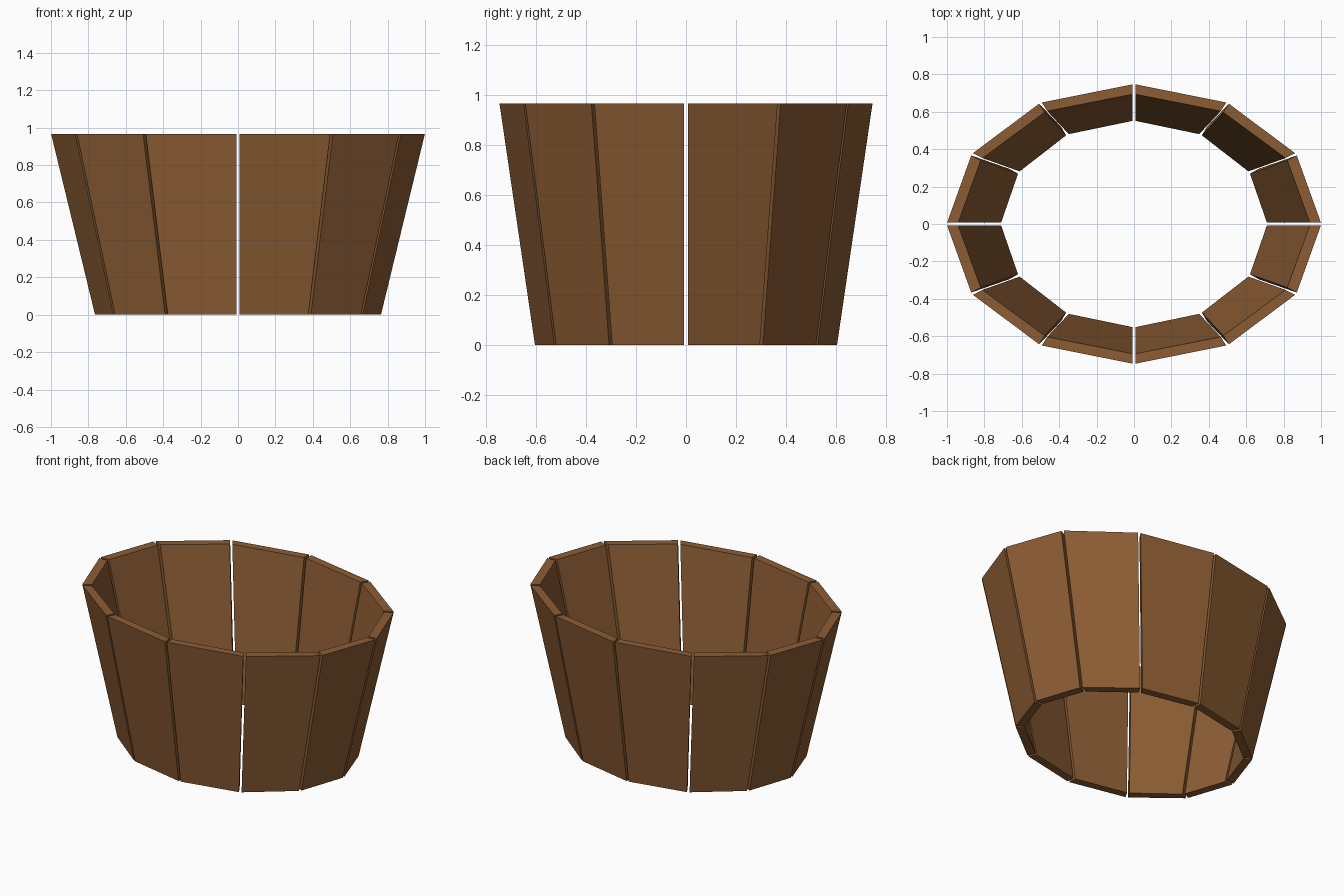
import bpy
import bmesh
from math import cos, sin, tau
from mathutils import Vector

cube = bpy.data.objects.get("Cube")
if cube:
    bpy.data.objects.remove(cube, do_unlink=True)

STAVES = 12
HEIGHT = 0.967
GAP = 0.008  # half the slit between neighbouring staves

# Ellipse radii of each ring
OUTER_BOTTOM, OUTER_TOP = (0.767, 0.606), (1.002, 0.748)
INNER_BOTTOM, INNER_TOP = (0.713, 0.553), (0.943, 0.695)

# Wood colour
wood = bpy.data.materials.new("brown_wood")
wood.use_nodes = True
colour = (0.262, 0.108, 0.034, 1)
wood.diffuse_color = colour
bsdf = next(n for n in wood.node_tree.nodes if n.type == 'BSDF_PRINCIPLED')
bsdf.inputs["Base Color"].default_value = colour
bsdf.inputs["Roughness"].default_value = 0.8


def ring_edge(radii, z, index):
    """Two ends of one stave on an elliptical ring, pulled in for the slit."""
    a, b = [Vector((radii[0] * cos(t), radii[1] * sin(t), z))
            for t in (index * tau / STAVES, (index + 1) * tau / STAVES)]
    inset = (b - a).normalized() * GAP
    return a + inset, b - inset


def make_stave(index):
    """A tapered plank leaning outwards."""
    bm = bmesh.new()
    loops = []
    for outer, inner, z in ((OUTER_BOTTOM, INNER_BOTTOM, 0),
                            (OUTER_TOP, INNER_TOP, HEIGHT)):
        a, b = ring_edge(outer, z, index)
        c, d = ring_edge(inner, z, index)
        loops.append([bm.verts.new(p) for p in (a, b, d, c)])
    low, high = loops
    bm.faces.new(low)
    bm.faces.new(high)
    for i in range(4):
        j = (i + 1) % 4
        bm.faces.new((low[i], low[j], high[j], high[i]))
    bmesh.ops.recalc_face_normals(bm, faces=bm.faces)
    name = f"stave_{index + 1:02d}"
    mesh = bpy.data.meshes.new(name)
    bm.to_mesh(mesh)
    bm.free()
    mesh.materials.append(wood)
    bpy.context.collection.objects.link(bpy.data.objects.new(name, mesh))


# Ring of staves
for i in range(STAVES):
    make_stave(i)
